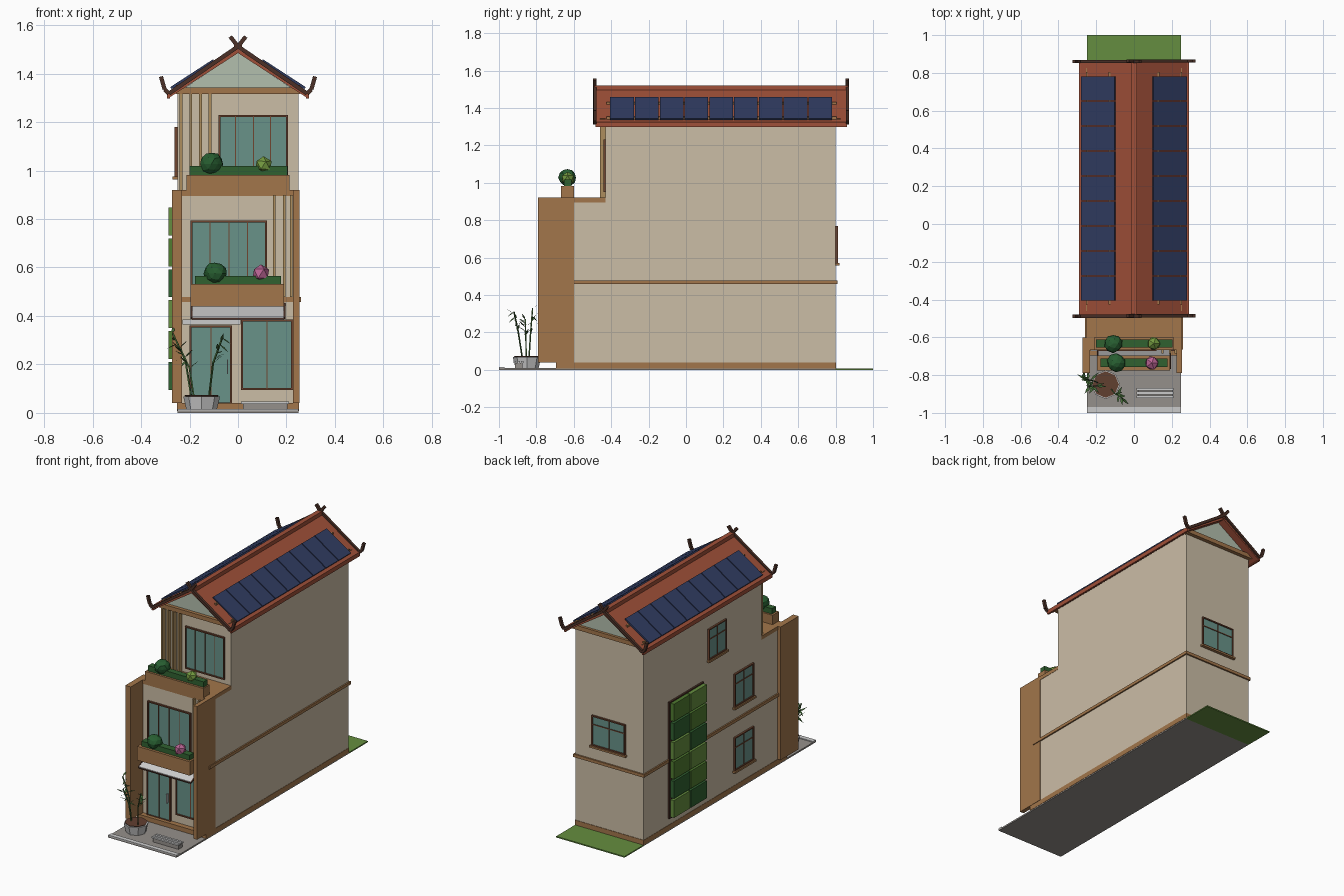
import bpy, bmesh, math, random
from mathutils import Vector, Matrix

if "Cube" in bpy.data.objects:
    bpy.data.objects.remove(bpy.data.objects["Cube"])

random.seed(4)
COL = dict(wall=(.60, .51, .38), wood=(.36, .18, .07), slat=(.42, .27, .11), dark=(.07, .03, .02),
           trim=(.16, .06, .03), roof=(.35, .08, .04), solar=(.03, .045, .12), glass=(.14, .29, .25),
           gable=(.45, .52, .42), stone=(.30, .28, .26), pale=(.6, .6, .58), grass=(.13, .27, .05),
           hedge=(.03, .12, .03), bush=(.02, .11, .03), lime=(.17, .32, .05), pink=(.50, .13, .30),
           leaf=(.06, .15, .04), soil=(.12, .05, .03), moss=(.08, .2, .03))
MAT = {}
for k, c in COL.items():
    MAT[k] = bpy.data.materials.new(k)
    MAT[k].diffuse_color = (*c, 1)


def finish(name, mat, bm):
    me = bpy.data.meshes.new(name)
    bm.to_mesh(me)
    bm.free()
    ob = bpy.data.objects.new(name, me)
    me.materials.append(MAT[mat])
    bpy.context.collection.objects.link(ob)
    return ob


def boxes(name, mat, *bs):
    bm = bmesh.new()
    for x0, x1, y0, y1, z0, z1 in bs:
        c = Vector((x0 + x1, y0 + y1, z0 + z1)) / 2
        s = (abs(x1 - x0), abs(y1 - y0), abs(z1 - z0), 1)
        bmesh.ops.create_cube(bm, size=1, matrix=Matrix.Translation(c) @ Matrix.Diagonal(s))
    return finish(name, mat, bm)


def prism(name, mat, pts, y0, y1):
    # x-z outline extruded along y
    bm = bmesh.new()
    f = bm.faces.new([bm.verts.new((x, y0, z)) for x, z in pts])
    r = bmesh.ops.extrude_face_region(bm, geom=[f])
    bmesh.ops.translate(bm, vec=(0, y1 - y0, 0), verts=[v for v in r['geom'] if isinstance(v, bmesh.types.BMVert)])
    bmesh.ops.recalc_face_normals(bm, faces=bm.faces)
    return finish(name, mat, bm)


def beams(name, mat, segs, w, d):
    # square bars between pairs of points
    bm = bmesh.new()
    for p, q in segs:
        p, q = Vector(p), Vector(q)
        rot = (q - p).to_track_quat('Z', 'Y').to_matrix().to_4x4()
        bmesh.ops.create_cube(bm, size=1, matrix=Matrix.Translation((p + q) / 2) @ rot
                              @ Matrix.Diagonal((w, d, (q - p).length, 1)))
    return finish(name, mat, bm)


def window(name, side, p, u0, u1, z0, z1, mull=(), transom=None, sill=False):
    def put(a, b, d, c, e):
        if side == 'left':
            return (p - d, p + .005, a, b, c, e)
        return (a, b, p - d, p + .005, c, e) if side == 'front' else (a, b, p - .005, p + d, c, e)
    t = .008
    boxes(name + '_glass', 'glass', put(u0 + t / 2, u1 - t / 2, .005, z0 + t / 2, z1 - t / 2))
    fr = [put(u0, u0 + t, .012, z0, z1), put(u1 - t, u1, .012, z0, z1),
          put(u0 + t, u1 - t, .012, z0, z0 + t), put(u0 + t, u1 - t, .012, z1 - t, z1)]
    fr += [put(m - .002, m + .002, .008, z0 + t, z1 - t) for m in mull]
    if transom:
        fr.append(put(u0 + t, u1 - t, .009, transom - .003, transom + .003))
    boxes(name + '_frame', 'trim', *fr)
    if sill:
        boxes(name + '_sill', 'wood', put(u0 - .01, u1 + .01, .02, z0 - .012, z0))


# Ground
boxes('paving', 'stone', (-.25, .25, -1, .80, 0, .01))
boxes('curb', 'pale', (-.25, .25, -1, -.97, .008, .016))
boxes('back_lawn', 'grass', (-.25, .25, .80, 1, 0, .008))

# House body
F = -.66
boxes('lower_floors', 'wall', (-.25, .25, F, .80, .01, .905))
boxes('top_floor', 'wall', (-.25, .25, -.43, .80, .90, 1.325))
boxes('plinth', 'wood', (-.252, .252, -.695, .803, .008, .04))
boxes('floor_band', 'wood', (-.259, .259, -.665, .81, .458, .478))
boxes('terrace_deck', 'wood', (-.252, .252, F - .006, -.43, .895, .92))
boxes('side_fins', 'wood', (-.272, -.232, -.79, -.60, .04, .92), (.226, .254, -.79, -.60, .04, .92))

# Gables and roof
prism('gable_infill', 'gable', [(-.245, 1.325), (.245, 1.325), (0, 1.486)], -.438, .808)
boxes('gable_beams', 'wood', (-.255, .255, -.46, -.43, 1.315, 1.343), (-.255, .255, .79, .825, 1.315, 1.343))
prism('roof', 'roof', [(0, 1.505), (.285, 1.32), (.285, 1.30), (0, 1.485), (-.285, 1.30), (-.285, 1.32)], -.485, .86)
boxes('ridge_cap', 'roof', (-.016, .016, -.49, .865, 1.49, 1.52))
boxes('eave_boards', 'roof', *[(s * .28, s * .292, -.485, .86, 1.297, 1.325) for s in (-1, 1)])
horn = [(-.032, 1.553), (.0, 1.512), (.285, 1.318), (.303, 1.335), (.318, 1.388)]
segs = []
for y in (-.487, .862):
    for s in (-1, 1):
        pts = [(s * x, y + s * .001, z) for x, z in horn]
        segs += list(zip(pts, pts[1:]))
beams('barge_boards', 'dark', segs, .017, .017)

# Solar panels on rails
ZR = lambda x: 1.505 - .649 * abs(x)
for s, nm in ((-1, 'left'), (1, 'right')):
    segs = []
    for i in range(9):
        y = -.342 + i * .1325
        segs.append(((s * .1, y, ZR(.1) + .015), (s * .277, y, ZR(.277) + .015)))
    bm_ob = beams('solar_panels_' + nm, 'solar', segs, .01, .126)
    # bars across the slope: keep the wide side along y
    bm = bmesh.new()
    for p, q in segs:
        p, q = Vector(p), Vector(q)
        z = (q - p).normalized()
        x = Vector((0, 1, 0)).cross(z)
        m = Matrix((x, Vector((0, 1, 0)), z)).transposed().to_4x4()
        bmesh.ops.create_cube(bm, size=1, matrix=Matrix.Translation((p + q) / 2) @ m
                              @ Matrix.Diagonal((.01, .126, (q - p).length, 1)))
    bm.to_mesh(bm_ob.data)
    bm.free()
    boxes('panel_rails_' + nm, 'wood', *[(s * x - .005, s * x + .005, -.425, .805, ZR(x) - .005, ZR(x) + .011)
                                         for x in (.13, .25)])

# Windows and door
window('top_window', 'front', -.43, -.08, .207, .95, 1.23, (-.01, .063, .135))
window('middle_window', 'front', F, -.195, .12, .50, .793, (-.115, -.038, .04))
window('entrance_door', 'front', F, -.20, -.025, .035, .36, (-.112,))
window('ground_window', 'front', F, .012, .226, .095, .385, (.12,))
boxes('door_handle', 'pale', (-.046, -.041, F - .025, F - .01, .16, .22))
boxes('door_lintel', 'pale', (-.23, .01, F - .012, F, .364, .385))
window('left_top_window', 'left', -.25, -.055, .13, .975, 1.18, (.037,), 1.11, True)
window('left_middle_window', 'left', -.25, -.34, -.14, .56, .78, (-.24,), .71, True)
window('left_ground_window', 'left', -.25, -.34, -.14, .14, .36, (-.24,), .29, True)
window('back_window', 'back', .80, -.12, .125, .57, .77, (.0,), .71, True)

# Vertical slats
boxes('top_slats', 'slat', *[(x - .006, x + .006, -.46, -.43, .92, 1.32) for x in (-.235, -.195, -.155, -.115)])
boxes('middle_slats', 'slat', *[(x - .005, x + .005, F - .025, F, .478, .9) for x in (.15, .19, .22)])

# Canopy over the entrance
prism_pts = [((0, F, .444), (0, -.765, .392))]
can = beams('entrance_canopy', 'pale', prism_pts, .38, .01)
for v in can.data.vertices:  # lay flat across x
    side = 1 if v.index in (4, 5, 6, 7) else -1
yz = [(F, .447), (-.765, .395), (-.765, .383), (F, .435)]
bm = bmesh.new()
a, b = [[bm.verts.new((x, y, z)) for y, z in yz] for x in (-.19, .19)]
bm.faces.new(a)
bm.faces.new(b)
for i in range(4):
    bm.faces.new((a[i], a[i - 1], b[i - 1], b[i]))
bmesh.ops.recalc_face_normals(bm, faces=bm.faces)
bm.to_mesh(can.data)
bm.free()
beams('canopy_brackets', 'dark', [((s * .192, F, .45), (s * .192, -.767, .39)) for s in (-1, 1)]
      + [((-.19, -.767, .388), (.19, -.767, .388))], .007, .007)

# Planter boxes and shrubs
boxes('middle_planter', 'wood', (-.195, .19, -.775, -.695, .44, .532))
boxes('middle_hedge', 'hedge', (-.177, .177, -.758, -.712, .53, .565))
boxes('top_planter', 'wood', (-.213, .213, -.667, -.60, .92, .982))
boxes('top_hedge', 'hedge', (-.2, .205, -.653, -.612, .98, 1.018))
for nm, mat, loc, r, sub in (('top_bush_left', 'bush', (-.11, -.633, 1.027), .05, 2),
                             ('top_bush_right', 'lime', (.105, -.633, 1.022), .04, 1),
                             ('middle_bush_left', 'bush', (-.095, -.735, .575), .05, 2),
                             ('middle_bush_right', 'pink', (.095, -.735, .575), .042, 1)):
    bm = bmesh.new()
    bmesh.ops.create_icosphere(bm, subdivisions=sub, radius=r, matrix=Matrix.Translation(loc))
    for v in bm.verts:
        v.co = Vector(loc) + (v.co - Vector(loc)) * random.uniform(.88, 1.03)
    finish(nm, mat, bm)

# Green wall on the left side
boxes('green_wall_backing', 'dark', (-.262, -.25, .185, .545, .085, .855))
for k, mat in enumerate(('hedge', 'moss', 'grass')):
    boxes('green_wall_tiles_%d' % k, mat, *[(-.287, -.26, .192 + c * .175, .192 + c * .175 + .168,
          .095 + r * .1275, .21 + r * .1275) for c in (0, 1) for r in range(6) if (r + 2 * c) % 3 == k])

# Pot with bamboo
PX, PY = -.15, -.85
for nm, mat, r0, r1, z0, z1 in (('pot', 'pale', .062, .076, .01, .068), ('pot_soil', 'soil', .06, .07, .06, .073)):
    bm = bmesh.new()
    bmesh.ops.create_cone(bm, cap_ends=True, segments=8, radius1=r0, radius2=r1, depth=z1 - z0,
                          matrix=Matrix.Translation((PX, PY, (z0 + z1) / 2)))
    finish(nm, mat, bm)
stems, bm = [], bmesh.new()
for tx, ty, tz in ((-.27, -.82, .33), (-.24, -.86, .27), (-.065, -.92, .31)):
    base = Vector((PX + (tx - PX) * .35, PY + (ty - PY) * .35, .06))
    tip = Vector((tx, ty, tz))
    mid = base.lerp(tip, .5) + Vector(((PX - tx) * .12, 0, .02))
    stems += [(base, mid), (mid, tip)]
    for i in range(9):
        p = mid.lerp(tip, i / 8)
        ang = random.uniform(0, 2 * math.pi)
        d = Vector((math.cos(ang), math.sin(ang), random.uniform(-.9, .9))).normalized()
        w = d.cross(Vector((0, 0, 1))).normalized() * .007
        L = random.uniform(.045, .065)
        bm.faces.new([bm.verts.new(q) for q in (p, p + d * L * .4 + w, p + d * L, p + d * L * .4 - w)])
beams('bamboo_stems', 'leaf', stems, .006, .006)
finish('bamboo_leaves', 'leaf', bm)

# Bench
boxes('bench_base', 'stone', (.02, .205, -.915, -.875, .01, .036))
boxes('bench_slats', 'pale', *[(.013, .21, y, y + .014, .036, .046) for y in (-.922, -.902, -.882)])

for m in bpy.data.materials:
    if m.users and not m.is_grease_pencil:
        m.use_nodes = True
        m.node_tree.nodes["Principled BSDF"].inputs["Base Color"].default_value = m.diffuse_color
